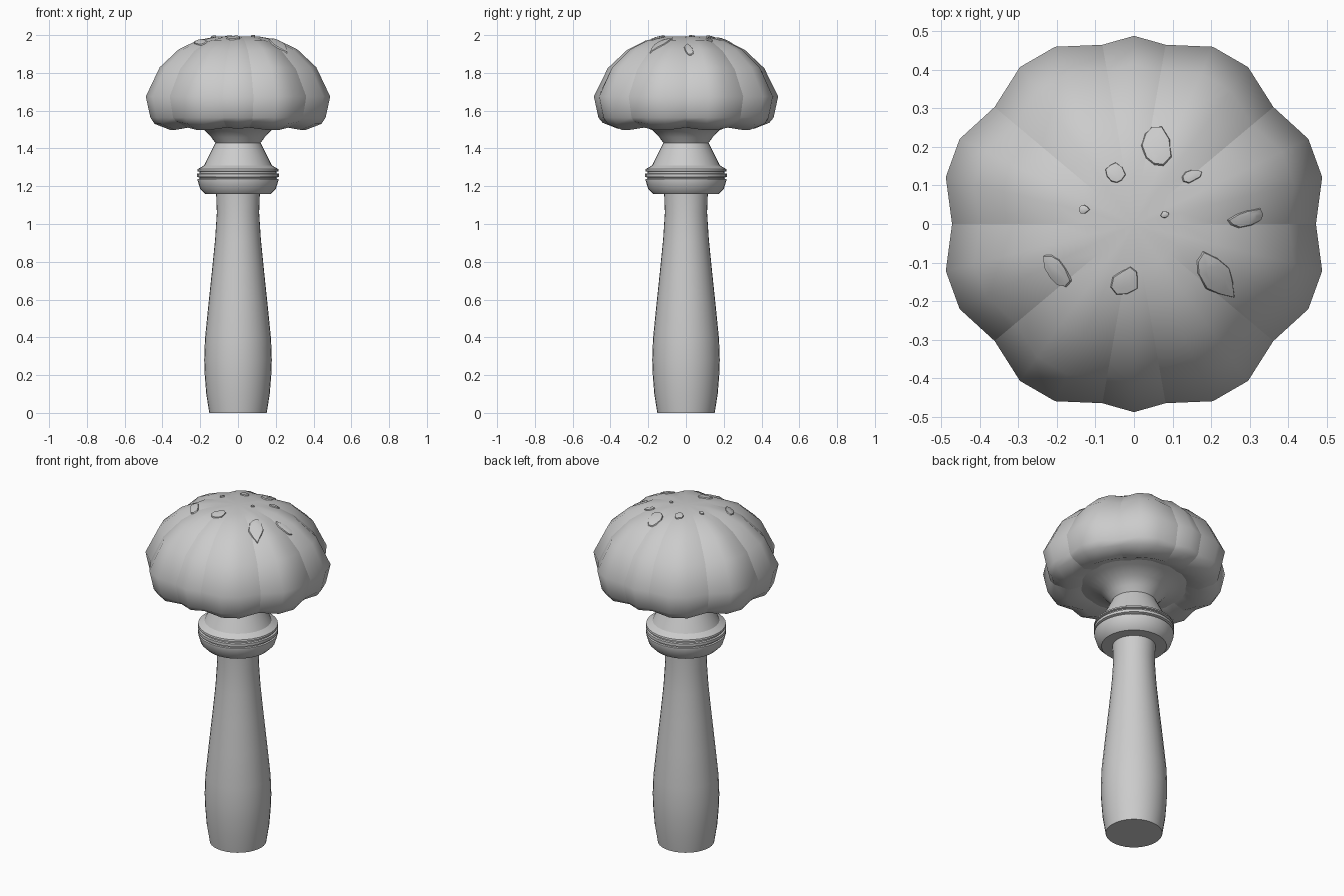
import bpy, bmesh, math, random
from mathutils import Vector
from mathutils.bvhtree import BVHTree

random.seed(4)
cube = bpy.data.objects.get("Cube")
if cube:
    bpy.data.objects.remove(cube, do_unlink=True)

stone = bpy.data.materials.new("stone_grey")
stone.use_nodes = True
GREY = (0.6, 0.6, 0.6, 1)
stone.diffuse_color = GREY
stone.node_tree.nodes["Principled BSDF"].inputs["Base Color"].default_value = GREY


def finish(name, bm, angle=None):
    bmesh.ops.recalc_face_normals(bm, faces=bm.faces)
    for f in bm.faces:
        f.smooth = True
    mesh = bpy.data.meshes.new(name)
    bm.to_mesh(mesh)
    bm.free()
    mesh.materials.append(stone)
    obj = bpy.data.objects.new(name, mesh)
    bpy.context.collection.objects.link(obj)
    if angle:
        bpy.ops.object.select_all(action='DESELECT')
        obj.select_set(True)
        bpy.context.view_layer.objects.active = obj
        bpy.ops.object.shade_smooth_by_angle(angle=math.radians(angle))
    return obj


def skin(bm, rings):
    n = len(rings[0])
    for low, high in zip(rings, rings[1:]):
        for i in range(n):
            j = (i + 1) % n
            bm.faces.new((low[i], low[j], high[j], high[i]))


def lathe(name, profile, sides=32, angle=30):
    bm = bmesh.new()
    rings = []
    for r, z in profile:
        turns = [math.tau * i / sides for i in range(sides)]
        rings.append([bm.verts.new((r * math.cos(a), r * math.sin(a), z)) for a in turns])
    skin(bm, rings)
    bm.faces.new(rings[0])
    bm.faces.new(rings[-1])
    return finish(name, bm, angle)


# Stem, collar and the flared underside of the cap
lathe("stem", [(.152, 0), (.168, .1), (.176, .2), (.179, .28), (.175, .39), (.156, .58),
               (.137, .76), (.121, .92), (.112, 1.06), (.116, 1.17)])
lathe("collar", [(.175, 1.16), (.2, 1.185), (.214, 1.23), (.214, 1.238), (.205, 1.24),
                 (.205, 1.246), (.216, 1.25), (.216, 1.266), (.205, 1.268), (.205, 1.277),
                 (.216, 1.28), (.214, 1.29), (.18, 1.31), (.15, 1.37), (.12, 1.43)])
lathe("cap_underside", [(.12, 1.43), (.142, 1.46), (.178, 1.497), (.25, 1.525), (.36, 1.55)])

# Cap: wide lobes with a narrow one at the front and back, creased at the valleys
columns = []                                   # angle, radius factor, is valley
for start in (0, 180):
    for lobe in (0, 40, 100, 140):
        columns += [(start + lobe, .938, True), (start + lobe + 14, 1, False),
                    (start + lobe + 26, 1, False)]
        if lobe == 40:
            columns += [(start + 80, .938, True), (start + 90, .97, False)]

cap_profile = [(.27, 1.54), (.37, 1.498), (.455, 1.53), (.478, 1.563), (.503, 1.675),
               (.427, 1.83), (.323, 1.925), (.22, 1.973), (.12, 1.992)]
bm = bmesh.new()
rings = []
for r, z in cap_profile:
    depth = min(1, max(0, (r - .1) / .2))      # valleys fade out at the crown
    ring = []
    for deg, factor, valley in columns:
        a = math.radians(deg)
        rr = r * (1 - (1 - factor) * depth)
        lift = .012 * (1 - factor) / .062 if z < 1.54 else 0
        drop = .01 * (1 - factor) / .062 * depth if z > 1.8 else 0
        ring.append(bm.verts.new((rr * math.cos(a), rr * math.sin(a), z + lift - drop)))
    rings.append(ring)
skin(bm, rings)
crown = bm.verts.new((0, 0, 1.994))
for a, b in zip(rings[-1], rings[-1][1:] + rings[-1][:1]):
    bm.faces.new((a, b, crown))
for low, high in zip(rings, rings[1:]):
    for i, column in enumerate(columns):
        if column[2]:
            bm.edges.get((low[i], high[i])).smooth = False
bmesh.ops.recalc_face_normals(bm, faces=bm.faces)
surface = BVHTree.FromBMesh(bm)
finish("cap", bm)


# Low irregular flakes lying on the crown: x, y, half length, half width, turn
def flake(index, x, y, length, width, turn):
    bm = bmesh.new()
    rings = [[], [], []]
    count = 9
    for i in range(count):
        a = math.tau * i / count
        k = random.uniform(.75, 1.1)
        p = Vector((length * k * math.cos(a), width * k * math.sin(a)))
        c, s = math.cos(math.radians(turn)), math.sin(math.radians(turn))
        for ring, scale, height in zip(rings, (1, .9, .5), (-.004, .006, .008)):
            px = x + scale * (p.x * c - p.y * s)
            py = y + scale * (p.x * s + p.y * c)
            hit = surface.ray_cast(Vector((px, py, 3)), Vector((0, 0, -1)))
            ring.append(bm.verts.new(hit[0] + hit[1] * height))
    skin(bm, rings)
    bm.faces.new(rings[-1])
    finish("cap_flake_%d" % index, bm, 40)


flakes = [(.055, .2, .065, .042, 100), (-.05, .13, .032, .026, 120), (.15, .125, .028, .018, 20),
          (.08, .025, .012, .01, 0), (-.13, .037, .015, .012, 0), (.29, .015, .055, .025, 15),
          (.21, -.13, .075, .045, -50), (-.2, -.12, .055, .03, -60), (-.02, -.145, .045, .035, 40)]
for i, data in enumerate(flakes):
    flake(i + 1, *data)
